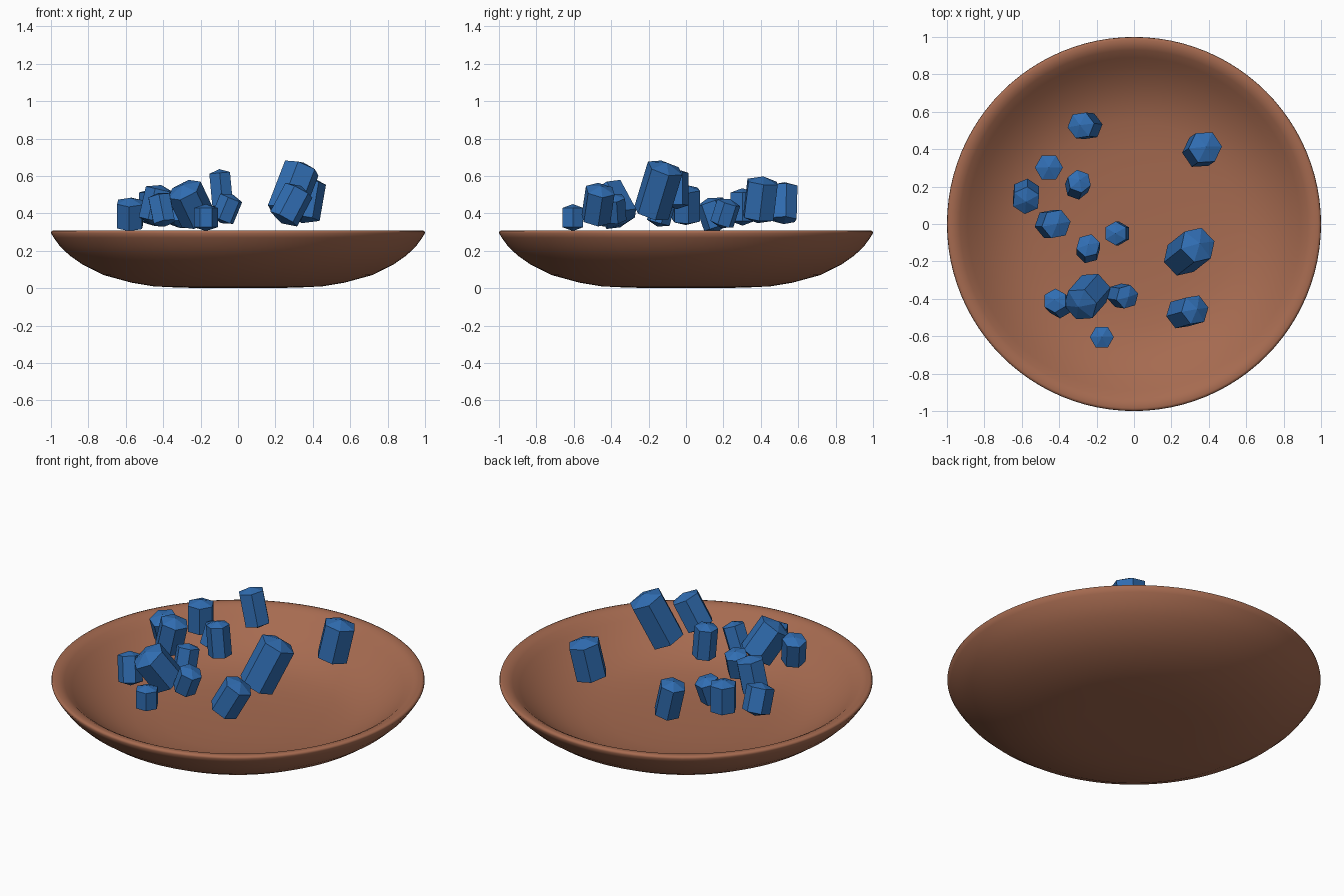
import bpy, bmesh, math
from mathutils import Matrix, Vector

cube = bpy.data.objects.get("Cube")
if cube:
    bpy.data.objects.remove(cube, do_unlink=True)


def make_material(name, rgb):
    mat = bpy.data.materials.new(name)
    mat.use_nodes = True
    mat.diffuse_color = (*rgb, 1)
    mat.node_tree.nodes["Principled BSDF"].inputs["Base Color"].default_value = (*rgb, 1)
    return mat


def make_object(name, bm, mat, smooth=False):
    mesh = bpy.data.meshes.new(name)
    bmesh.ops.recalc_face_normals(bm, faces=bm.faces)
    for face in bm.faces:
        face.smooth = smooth
    bm.to_mesh(mesh)
    bm.free()
    mesh.materials.append(mat)
    obj = bpy.data.objects.new(name, mesh)
    bpy.context.collection.objects.link(obj)
    return obj


clay = make_material("terracotta brown", (0.38, 0.145, 0.08))
blue = make_material("crystal blue", (0.03, 0.155, 0.45))

# Shallow round dish: outer wall, broad rounded lip, then inner wall, as a turned profile
profile = [(0, 0), (0.3, 0.003), (0.45, 0.01), (0.57, 0.03), (0.72, 0.071),
           (0.83, 0.126), (0.9, 0.175), (0.95, 0.222), (0.985, 0.27), (1, 0.295),
           (0.997, 0.306), (0.985, 0.31), (0.955, 0.306), (0.93, 0.293),
           (0.89, 0.26), (0.84, 0.217), (0.75, 0.156), (0.65, 0.111), (0.55, 0.085),
           (0.4, 0.067), (0.2, 0.06), (0, 0.058)]
bm = bmesh.new()
points = [bm.verts.new((r, 0, z)) for r, z in profile]
edges = [bm.edges.new(pair) for pair in zip(points, points[1:])]
bmesh.ops.spin(bm, geom=points + edges, axis=(0, 0, 1), cent=(0, 0, 0),
               angle=math.tau, steps=96, use_duplicate=False)
bmesh.ops.remove_doubles(bm, verts=bm.verts, dist=0.0005)
make_object("dish", bm, clay, smooth=True)


def crystal(name, centre, half_axis, radius, roll):
    """Six-sided prism with a low point on both ends."""
    axis = Vector(half_axis)
    tip = 0.32 * radius
    bm = bmesh.new()
    bmesh.ops.create_cone(bm, cap_ends=True, segments=6, radius1=radius, radius2=radius,
                          depth=2 * (axis.length - tip))
    caps = [f for f in bm.faces if len(f.verts) == 6]
    for vert in bmesh.ops.poke(bm, faces=caps)["verts"]:
        vert.co.z += math.copysign(tip, vert.co.z)
    turn = Vector((0, 0, 1)).rotation_difference(axis).to_matrix().to_4x4()
    spin = Matrix.Rotation(math.radians(30 + roll), 4, "Z")
    bm.transform(Matrix.Translation(centre) @ turn @ spin)
    make_object(name, bm, blue)


# Loose crystals: centre, vector from centre to upper tip, radius, roll in degrees
crystals = [
    ((-0.262, 0.525, 0.455), (-0.028, 0.003, 0.112), 0.074, 8),
    ((-0.455, 0.302, 0.435), (0, 0, 0.1), 0.075, 0),
    ((-0.3, 0.21, 0.4), (0.01, 0.025, 0.077), 0.065, -20),
    ((-0.577, 0.148, 0.395), (0, -0.03, 0.088), 0.077, 25),
    ((-0.435, 0, 0.445), (0.025, 0, 0.107), 0.08, 10),
    ((-0.09, -0.05, 0.53), (-0.01, 0, 0.107), 0.064, 30),
    ((-0.245, -0.132, 0.41), (0, 0.022, 0.08), 0.065, 15),
    ((0.295, -0.148, 0.523), (0.057, 0.045, 0.148), 0.1, 15),
    ((0.285, -0.47, 0.447), (0.053, 0.015, 0.1), 0.083, 10),
    ((0.364, 0.398, 0.473), (0.022, 0.015, 0.125), 0.091, 4),
    ((-0.25, -0.388, 0.448), (-0.049, -0.056, 0.103), 0.098, 10),
    ((-0.408, -0.425, 0.42), (-0.018, 0.02, 0.09), 0.066, 30),
    ((-0.06, -0.385, 0.425), (0.032, -0.005, 0.077), 0.065, 15),
    ((-0.172, -0.605, 0.378), (0, 0, 0.072), 0.064, 0),
]
for number, spec in enumerate(crystals, 1):
    crystal(f"crystal_{number}", *spec)
